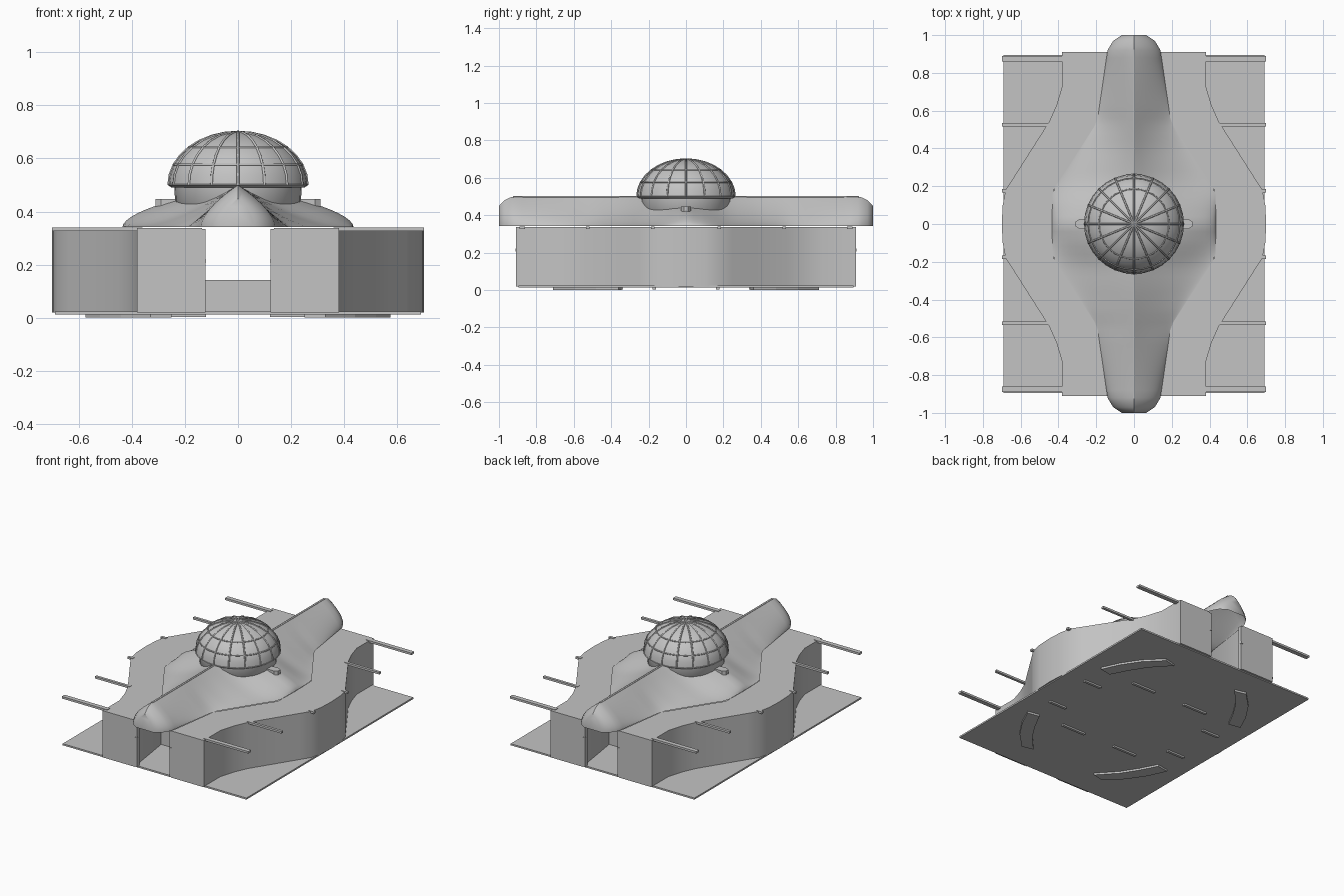
import bpy, bmesh
from math import sin, cos, pi, radians
from mathutils import Vector

if "Cube" in bpy.data.objects:
    bpy.data.objects.remove(bpy.data.objects["Cube"])

GREY = (0.55, 0.55, 0.55, 1)
stone = bpy.data.materials.new("plain_grey")
stone.use_nodes = True
stone.diffuse_color = GREY
stone.node_tree.nodes["Principled BSDF"].inputs["Base Color"].default_value = GREY


def finish(bm, name, smooth=None):
    bmesh.ops.recalc_face_normals(bm, faces=bm.faces)
    mesh = bpy.data.meshes.new(name)
    bm.to_mesh(mesh)
    bm.free()
    mesh.materials.append(stone)
    obj = bpy.data.objects.new(name, mesh)
    bpy.context.collection.objects.link(obj)
    if smooth:
        bpy.ops.object.select_all(action='DESELECT')
        obj.select_set(True)
        bpy.context.view_layer.objects.active = obj
        bpy.ops.object.shade_smooth_by_angle(angle=radians(smooth))
    return obj


def box(name, lo, hi):
    bm = bmesh.new()
    bmesh.ops.create_cube(bm, size=1)
    lo, hi = Vector(lo), Vector(hi)
    for v in bm.verts:
        v.co = (lo + hi) / 2 + v.co * (hi - lo)
    return finish(bm, name)


def prism(name, outline, z0, z1, smooth=None):
    bm = bmesh.new()
    face = bm.faces.new([bm.verts.new((x, y, z0)) for x, y in outline])
    top = bmesh.ops.extrude_face_region(bm, geom=[face])["geom"]
    for v in top:
        if isinstance(v, bmesh.types.BMVert):
            v.co.z = z1
    return finish(bm, name, smooth)


def loft(name, rows, closed=False, caps=False, smooth=None):
    bm = bmesh.new()
    rings = [[bm.verts.new(p) for p in row] for row in rows]
    n = len(rings[0])
    for a, b in zip(rings, rings[1:]):
        for i in range(n if closed else n - 1):
            j = (i + 1) % n
            bm.faces.new((a[i], a[j], b[j], b[i]))
    if caps:
        bm.faces.new(rings[0])
        bm.faces.new(rings[-1])
    return finish(bm, name, smooth)


def tube(name, points, radius):
    curve = bpy.data.curves.new(name, 'CURVE')
    curve.dimensions = '3D'
    curve.bevel_depth = radius
    curve.bevel_resolution = 1
    line = curve.splines.new('POLY')
    line.points.add(len(points) - 1)
    for p, co in zip(line.points, points):
        p.co = (*co, 1)
    curve.materials.append(stone)
    obj = bpy.data.objects.new(name, curve)
    bpy.context.collection.objects.link(obj)
    return obj


def lerp(table, y):
    y = abs(y)
    for (a, u), (b, v) in zip(table, table[1:]):
        if y <= b:
            return u + (v - u) * (y - a) / (b - a)
    return table[-1][1]


WALL = [(0, .70), (.10, .695), (.18, .68), (.25, .635), (.36, .565), (.54, .45),
        (.63, .41), (.73, .38), (.91, .38)]
ROOF = [(0, .435), (.18, .43), (.26, .375), (.54, .195), (.92, .14), (.97, .11), (1, .065)]

# Ground slab
box("base_plate", (-.69, -.895, .013), (.69, .895, .024))

# Curved side walls with flat tops
ys = sorted({s * y for y, w in WALL for s in (1, -1)})
yi = [-.91, -.54, -.26, -.18, 0, .18, .26, .54, .91]
for side, tag in ((1, "left"), (-1, "right")):
    outer = [(side * lerp(WALL, y), y) for y in ys]
    inner = [(side * (lerp(ROOF, y) - .005), y) for y in reversed(yi)]
    prism(tag + "_wall", outer + inner, .02, .337, 35)

# Roof canopy: section exponent changes the slope along the length
SHAPE = [(0, .55), (.10, .8), (.22, 1.6), (.40, 1.5), (.60, 1.0), (.92, .6), (1, .5)]
CREST = [(0, .5), (.93, .5), (.97, .48), (1, .45)]
stations = [i * .04 for i in range(24)] + [.94, .97, 1.0]
stations = [-y for y in reversed(stations[1:])] + stations
rows = []
for y in stations:
    w, p, top = lerp(ROOF, y), lerp(SHAPE, y), lerp(CREST, y)
    row = []
    for i in range(-12, 13):
        t = sin(i / 12 * pi / 2)
        row.append((w * t, y, .342 + (top - .342) * (1 - abs(t)) ** p))
    rows.append(row)
loft("roof_canopy", rows, caps=True, smooth=50)
tube("ridge_bar", [(0, -.925, .497), (0, .925, .497)], .006)

# Dome on its tapered neck
SEG = 16


def ring(r, z, n=32):
    return [(r * cos(2 * pi * i / n), r * sin(2 * pi * i / n), z) for i in range(n)]


loft("dome_neck", [ring(.225, .415), ring(.237, .43), ring(.24, .502)],
     closed=True, caps=True, smooth=40)
loft("dome_rim", [ring(.25, .49), ring(.265, .5), ring(.255, .51)],
     closed=True, caps=True, smooth=40)
arc = [(.262 * cos(a), .5 + .2 * sin(a)) for a in (pi / 2 * k / 8 for k in range(8))]
loft("dome", [ring(r, z) for r, z in arc + [(.012, .7)]], closed=True, caps=True, smooth=40)
for i in range(SEG):
    a = 2 * pi * i / SEG
    tube("dome_rib", [(r * cos(a), r * sin(a), z) for r, z in arc + [(0, .7)]], .005)
for k in (2, 4):
    r, z = arc[k]
    path = ring(r, z)
    tube("dome_hoop", path + path[:1], .004)

# Brackets beside the neck
for s in (1, -1):
    prism("neck_bracket", [(s * x, y) for x, y in
          ((.22, -.026), (.29, -.026), (.31, -.012), (.31, .012), (.29, .026), (.22, .026))],
          .415, .447)

# Beams running out from the walls
for s in (1, -1):
    for y, half in ((.875, .015), (.525, .009), (.177, .009)):
        for e in (1, -1):
            x0, x1 = sorted((s * (lerp(WALL, y) - .02), s * .7))
            box("wall_beam", (x0, e * y - half, .326), (x1, e * y + half, .34))

# Entrance posts, rail knobs and low inner screen
for e in (1, -1):
    for s in (1, -1):
        x0, x1 = sorted((s * .122, s * .142))
        box("door_post", (x0, e * .895 - .012, .02), (x1, e * .895 + .012, .335))
        box("rail_knob", (s * .133 - .012, e * .895 - .016, .206),
            (s * .133 + .012, e * .895 + .016, .222))
    box("low_screen", (-.19, e * .55 - .006, .02), (.19, e * .55 + .006, .142))

# Foot pads and short runners under the slab
PAD = [(.575, .36), (.52, .48), (.44, .60), (.33, .71),
       (.25, .69), (.36, .57), (.43, .46), (.49, .345)]
for sx in (1, -1):
    for sy in (1, -1):
        prism("foot_pad", [(sx * x, sy * y) for x, y in PAD], 0, .015)
        for xa, xb, y in ((.42, .55, .17), (.12, .30, .345)):
            x0, x1 = sorted((sx * xa, sx * xb))
            box("floor_runner", (x0, sy * y - .009, .002), (x1, sy * y + .009, .015))
